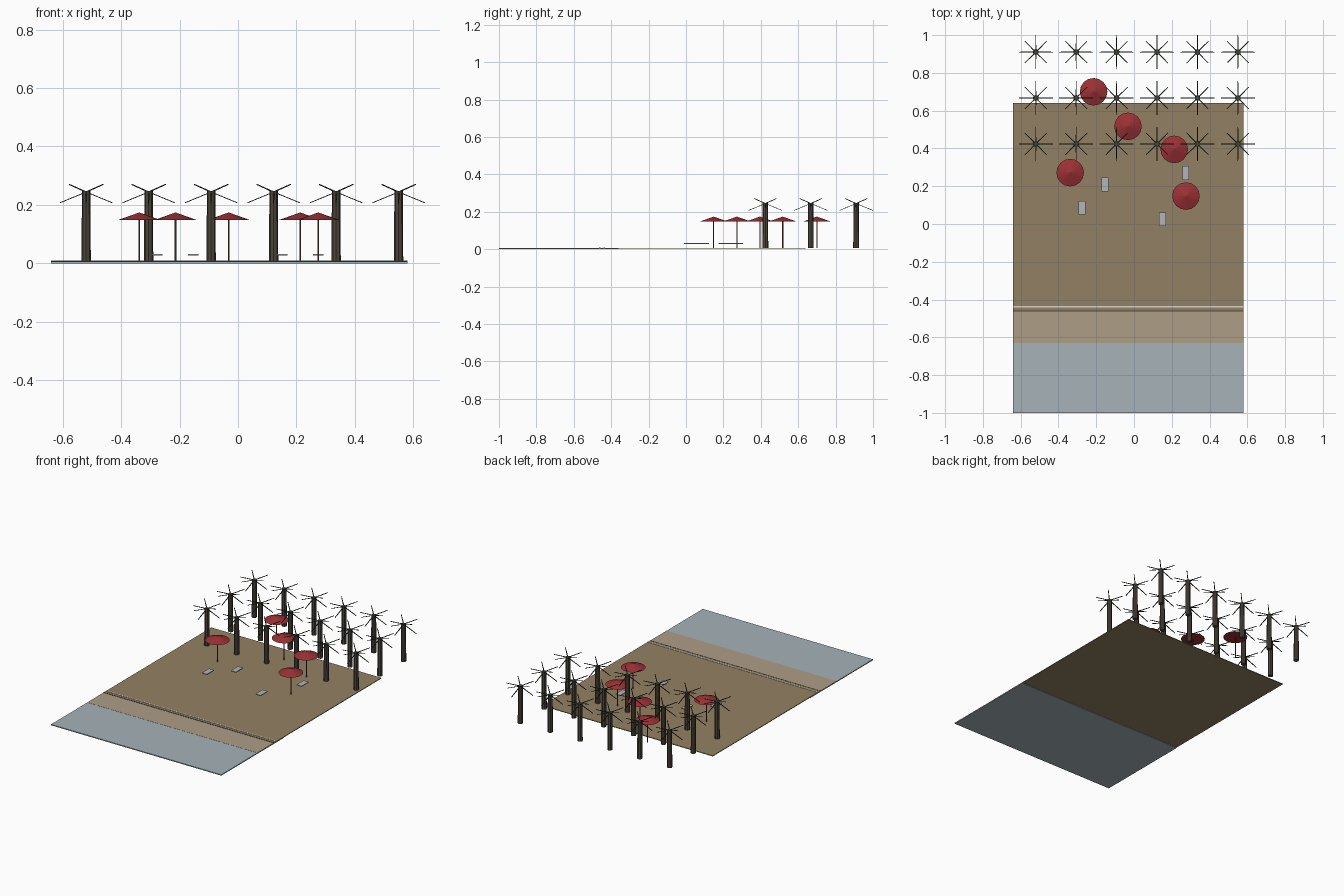
import bpy, bmesh, math
from mathutils import Matrix, Vector

if "Cube" in bpy.data.objects:
    bpy.data.objects.remove(bpy.data.objects["Cube"])


def material(name, rgb):
    m = bpy.data.materials.new(name)
    m.diffuse_color = (*rgb, 1)
    m.use_nodes = True
    m.node_tree.nodes["Principled BSDF"].inputs["Base Color"].default_value = m.diffuse_color
    return m


SAND = material("sand", (0.29, 0.22, 0.125))
WET = material("wet_sand", (0.42, 0.34, 0.24))
WATER = material("water", (0.38, 0.45, 0.48))
FOAM = material("foam", (0.7, 0.68, 0.62))
BARK = material("bark", (0.075, 0.062, 0.045))
LEAF = material("leaf", (0.015, 0.035, 0.02))
RED = material("canopy_red", (0.33, 0.03, 0.035))
WOOD = material("pole_wood", (0.13, 0.07, 0.04))
CLOTH = material("lounger_cloth", (0.45, 0.46, 0.48))


def finish(name, bm, mat):
    bmesh.ops.recalc_face_normals(bm, faces=bm.faces)
    mesh = bpy.data.meshes.new(name)
    bm.to_mesh(mesh)
    bm.free()
    mesh.materials.append(mat)
    ob = bpy.data.objects.new(name, mesh)
    bpy.context.collection.objects.link(ob)
    return ob


def box(name, x0, x1, y0, y1, z0, z1, mat):
    bm = bmesh.new()
    m = Matrix.Translation(((x0 + x1) / 2, (y0 + y1) / 2, (z0 + z1) / 2))
    m = m @ Matrix.Diagonal((x1 - x0, y1 - y0, z1 - z0, 1))
    bmesh.ops.create_cube(bm, size=1, matrix=m)
    return finish(name, bm, mat)


def cone(name, x, y, z0, z1, r0, r1, sides, mat):
    bm = bmesh.new()
    bmesh.ops.create_cone(bm, cap_ends=True, segments=sides, radius1=r0, radius2=r1,
                          depth=z1 - z0, matrix=Matrix.Translation((x, y, (z0 + z1) / 2)))
    return finish(name, bm, mat)


def crown(name, x, y, z):
    # eight thin blades, alternately drooping and rising
    bm = bmesh.new()
    for i in range(8):
        a = i * math.pi / 4
        tip_r, tip_z = (0.09, -0.037) if i % 2 == 0 else (0.082, 0.026)
        out = Vector((math.cos(a), math.sin(a), 0))
        side = Vector((-math.sin(a), math.cos(a), 0))
        up = Vector((0, 0, 1))
        c = Vector((x, y, z))
        rings = []
        for r, dz, w in ((0.0, 0.0, 0.003), (tip_r, tip_z, 0.0018)):
            p = c + out * r + up * dz
            rings.append([bm.verts.new(p + side * w * s + up * 0.0015 * t)
                          for s, t in ((-1, -1), (1, -1), (1, 1), (-1, 1))])
        for k in range(4):
            n = (k + 1) % 4
            bm.faces.new((rings[0][k], rings[0][n], rings[1][n], rings[1][k]))
        bm.faces.new(rings[0])
        bm.faces.new(rings[1])
    return finish(name, bm, LEAF)


# Ground: water, beach, wet strip and foam lines
X0, X1 = -0.64, 0.58
box("water", X0, X1, -1.0, -0.36, 0.0, 0.006, WATER)
box("beach", X0, X1, -0.46, 0.64, 0.003, 0.0075, SAND)
box("wet_sand", X0, X1, -0.63, -0.46, 0.004, 0.0068, WET)
box("foam_line", X0, X1, -0.441, -0.433, 0.006, 0.0095, FOAM)
box("tide_line", X0, X1, -0.464, -0.457, 0.005, 0.008, BARK)

# Palm grove, three rows of six
for row in range(3):
    for col in range(6):
        px, py = -0.52 + 0.214 * col, 0.424 + 0.243 * row
        cone(f"palm_trunk_{row}_{col}", px, py, 0.005, 0.247, 0.016, 0.0145, 8, BARK)
        crown(f"palm_crown_{row}_{col}", px, py, 0.244)

# Parasols
for i, (ux, uy) in enumerate(((-0.338, 0.272), (-0.214, 0.7), (-0.032, 0.517),
                              (0.213, 0.395), (0.275, 0.148))):
    cone(f"parasol_pole_{i}", ux, uy, 0.005, 0.16, 0.003, 0.003, 8, WOOD)
    cone(f"parasol_canopy_{i}", ux, uy, 0.148, 0.174, 0.073, 0.0, 16, RED)

# Sun loungers
for i, (lx, ly) in enumerate(((-0.276, 0.087), (-0.154, 0.209), (0.151, 0.026), (0.274, 0.27))):
    box(f"lounger_{i}", lx - 0.018, lx + 0.018, ly - 0.036, ly + 0.036, 0.027, 0.032, CLOTH)
